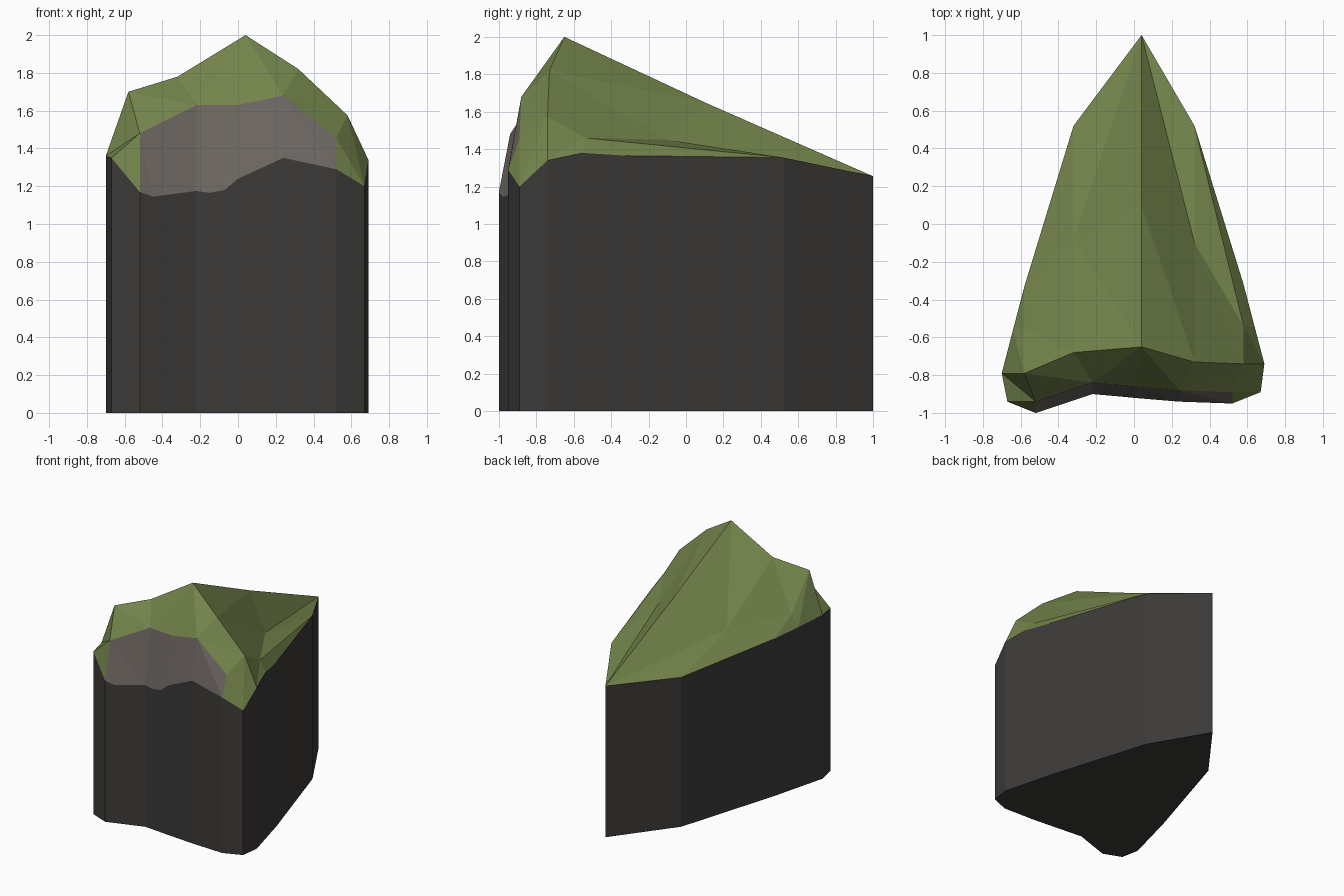
import bpy
from mathutils import Vector

if "Cube" in bpy.data.objects:
    bpy.data.objects.remove(bpy.data.objects["Cube"])


def part(name, color, columns, flips=(), extra=(), bottom=False):
    """Loft neighbouring columns of points into flat triangles, sharing equal points."""
    verts, index, faces = [], {}, []

    def vid(p):
        if p not in index:
            index[p] = len(verts)
            verts.append(Vector(p))
        return index[p]

    def add(*points):
        ids = [vid(p) for p in points]
        if len(set(ids)) == len(ids):
            faces.append(ids)

    for i in range(len(columns) - 1):
        left, right = columns[i], columns[i + 1]
        for j in range(len(left) - 1):
            a, b, c, d = left[j], right[j], right[j + 1], left[j + 1]
            if (i, j) in flips:
                add(a, b, c)
                add(a, c, d)
            else:
                add(a, b, d)
                add(b, c, d)
    for tri in extra:
        add(*tri)
    if bottom:
        add(*[col[0] for col in reversed(columns[:-1])])
    mesh = bpy.data.meshes.new(name)
    mesh.from_pydata(verts, [], faces)
    mat = bpy.data.materials.new(name)
    mat.diffuse_color = (*color, 1)
    mat.use_nodes = True
    mat.node_tree.nodes["Principled BSDF"].inputs["Base Color"].default_value = mat.diffuse_color
    mesh.materials.append(mat)
    obj = bpy.data.objects.new(name, mesh)
    bpy.context.collection.objects.link(obj)
    return obj


# Moss slices from left to right: front edge, crest, back shoulder, rim
slices = [
    [(-.67, -.94, 1.35), (-.70, -.79, 1.36), (-.64, -.56, 1.33), (-.58, -.33, 1.305)],
    [(-.52, -.94, 1.48), (-.58, -.79, 1.70), (-.58, -.55, 1.42), (-.58, -.33, 1.305)],
    [(-.22, -.84, 1.63), (-.32, -.68, 1.78), (-.32, -.08, 1.41), (-.32, .52, 1.24)],
    [(0, -.86, 1.63), (.04, -.65, 2.0), (.04, .10, 1.65), (.04, 1.0, 1.255)],
    [(.24, -.88, 1.68), (.32, -.73, 1.82), (.32, -.10, 1.45), (.32, .52, 1.355)],
    [(.52, -.89, 1.455), (.58, -.74, 1.575), (.58, -.54, 1.46), (.58, -.32, 1.365)],
    [(.67, -.89, 1.20), (.69, -.74, 1.34), (.64, -.55, 1.38), (.58, -.32, 1.365)],
]

# Ragged line where the dark base meets the bare front cliff
front = [(-.52, -1.0, 1.17), (-.45, -.977, 1.145), (-.22, -.90, 1.175),
         (-.15, -.906, 1.165), (-.07, -.913, 1.18), (0, -.92, 1.24),
         (.24, -.94, 1.35), (.52, -.95, 1.29)]

# Mossy cap with a corner triangle at each end of the cliff
corners = [(slices[0][0], front[0], slices[1][0]),
           (front[-1], slices[6][0], slices[5][0])]
part("moss_cap", (.17, .23, .07), slices, {(2, 0), (2, 2), (4, 0)}, corners)

# Bare rock cliff between the base and the moss edge
edge = [s[0] for s in slices]
upper = [edge[k] for k in (1, 1, 2, 2, 3, 3, 4, 5)]
part("rock_cliff", (.16, .14, .125), list(zip(front, upper)))

# Dark base: straight walls dropped from the rim, closed underneath
rim = front + slices[6] + [slices[k][3] for k in (4, 3, 2)] + slices[0][::-1]
walls = [((x, y, 0.0), (x, y, z)) for x, y, z in rim]
part("rock_base", (.045, .043, .041), walls + walls[:1], bottom=True)
